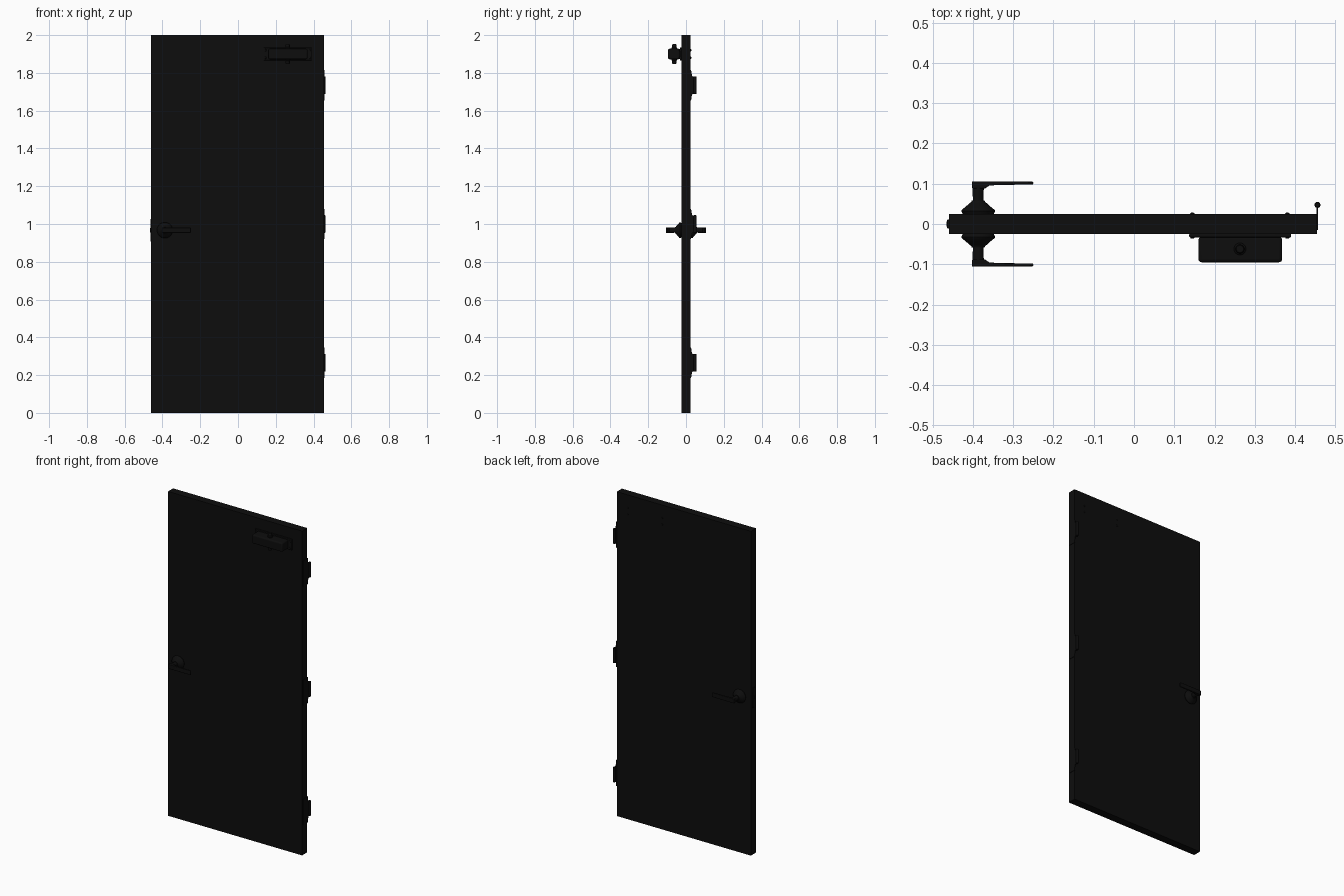
import bpy, bmesh, math
from mathutils import Matrix, Vector

if "Cube" in bpy.data.objects:
    bpy.data.objects.remove(bpy.data.objects["Cube"])

black = bpy.data.materials.new("black")
black.diffuse_color = (0.004, 0.004, 0.004, 1)
black.use_nodes = True
black.node_tree.nodes["Principled BSDF"].inputs["Base Color"].default_value = black.diffuse_color


def finish(bm, name, bevel=0.0, segments=2, smooth=True):
    bmesh.ops.recalc_face_normals(bm, faces=bm.faces[:])
    me = bpy.data.meshes.new(name)
    bm.to_mesh(me)
    bm.free()
    ob = bpy.data.objects.new(name, me)
    bpy.context.collection.objects.link(ob)
    me.materials.append(black)
    if bevel:
        m = ob.modifiers.new("bevel", 'BEVEL')
        m.width, m.segments, m.limit_method = bevel, segments, 'ANGLE'
    if smooth:
        bpy.ops.object.select_all(action='DESELECT')
        ob.select_set(True)
        bpy.context.view_layer.objects.active = ob
        bpy.ops.object.shade_smooth_by_angle(angle=math.radians(35))
    return ob


def box(name, x, y, z, bevel=0.0, segments=2):
    bm = bmesh.new()
    bmesh.ops.create_cube(bm, size=1)
    for v in bm.verts:
        v.co = [(a + b) / 2 + c * (b - a) for (a, b), c in zip((x, y, z), v.co)]
    return finish(bm, name, bevel, segments, bevel > 0)


def lathe(name, profile, centre, axis, n=32):
    # profile: (radius, height along axis), capped at both ends
    bm = bmesh.new()
    rot = Vector((0, 0, 1)).rotation_difference(Vector(axis)).to_matrix()
    rings = []
    for r, h in profile:
        rings.append([bm.verts.new(Vector(centre) + rot @ Vector(
            (r * math.cos(math.tau * i / n), r * math.sin(math.tau * i / n), h)))
            for i in range(n)])
    for a, b in zip(rings, rings[1:]):
        for i in range(n):
            bm.faces.new((a[i], a[(i + 1) % n], b[(i + 1) % n], b[i]))
    bm.faces.new(rings[0])
    bm.faces.new(rings[-1])
    return finish(bm, name)


def prism(name, points, direction, bevel=0.0):
    bm = bmesh.new()
    f = bm.faces.new([bm.verts.new(p) for p in points])
    ext = bmesh.ops.extrude_face_region(bm, geom=[f])
    for v in ext["geom"]:
        if isinstance(v, bmesh.types.BMVert):
            v.co += Vector(direction)
    return finish(bm, name, bevel)


# Door leaf
box("door_panel", (-0.46, 0.455), (-0.025, 0.025), (0, 2))

# Latch on the free edge
hx, hz = -0.387, 0.967
box("latch_plate", (-0.464, -0.458), (-0.011, 0.011), (hz - 0.06, hz + 0.06), 0.001)
box("latch_bolt", (-0.466, -0.459), (-0.006, 0.006), (hz - 0.012, hz + 0.012), 0.001)

# Lever handles on both faces
for side, s in (("front", -1), ("back", 1)):
    lathe(f"handle_rose_{side}",
          [(0.038, 0.024), (0.042, 0.032), (0.041, 0.035), (0.031, 0.043),
           (0.022, 0.051), (0.017, 0.055), (0.016, 0.058)], (hx, 0, hz), (0, s, 0), 40)
    lathe(f"handle_neck_{side}",
          [(0.013, 0.05), (0.0135, 0.07), (0.014, 0.09), (0.014, 0.1)],
          (hx, 0, hz), (0, s, 0))
    h = 0.014
    outline = [(hx - 0.015, 0.088), (hx - 0.016, 0.106), (-0.34, 0.106),
               (-0.25, 0.105), (-0.25, 0.098), (-0.34, 0.097),
               (-0.36, 0.095), (-0.37, 0.088)]
    prism(f"handle_lever_{side}", [(x, s * y, hz - h) for x, y in outline],
          (0, 0, 2 * h), 0.0025)

# Three hinges: edge leaf, narrow tab and knuckle
for i, z in enumerate((0.265, 1.0, 1.735)):
    half = [(-0.015, 0.08), (0.027, 0.08), (0.031, 0.055), (0.034, 0.046), (0.046, 0.045)]
    outline = half + [(y, -dz) for y, dz in reversed(half)]
    prism(f"hinge_leaf_{i}", [(0.4535, y, z + dz) for y, dz in outline], (0.004, 0, 0))
    lathe(f"hinge_knuckle_{i}",
          [(0.005, -0.047), (0.0075, -0.045), (0.0075, 0.045), (0.005, 0.047)],
          (0.4555, 0.0475, z), (0, 0, 1), 20)

# Door closer: mounting plate, body and spindle
cz = 1.9
box("closer_plate", (0.137, 0.39), (-0.033, -0.024), (cz - 0.034, cz + 0.034), 0.002)
box("closer_body", (0.16, 0.368), (-0.095, -0.032), (cz - 0.028, cz + 0.028), 0.008, 4)
lathe("closer_spindle",
      [(0.009, -0.054), (0.011, -0.05), (0.011, -0.036), (0.015, -0.034), (0.015, 0.034),
       (0.011, 0.037), (0.011, 0.048), (0.009, 0.052)], (0.263, -0.062, cz), (0, 0, 1))

# Through-bolts of the closer, with heads on both faces
for x in (0.145, 0.381):
    for dz in (-0.02, 0.02):
        for s, base in ((1, 0.024), (-1, 0.032)):
            lathe("closer_bolt_head", [(0.006, 0), (0.005, 0.003), (0.003, 0.004)],
                  (x, s * base, cz + dz), (0, s, 0), 12)
